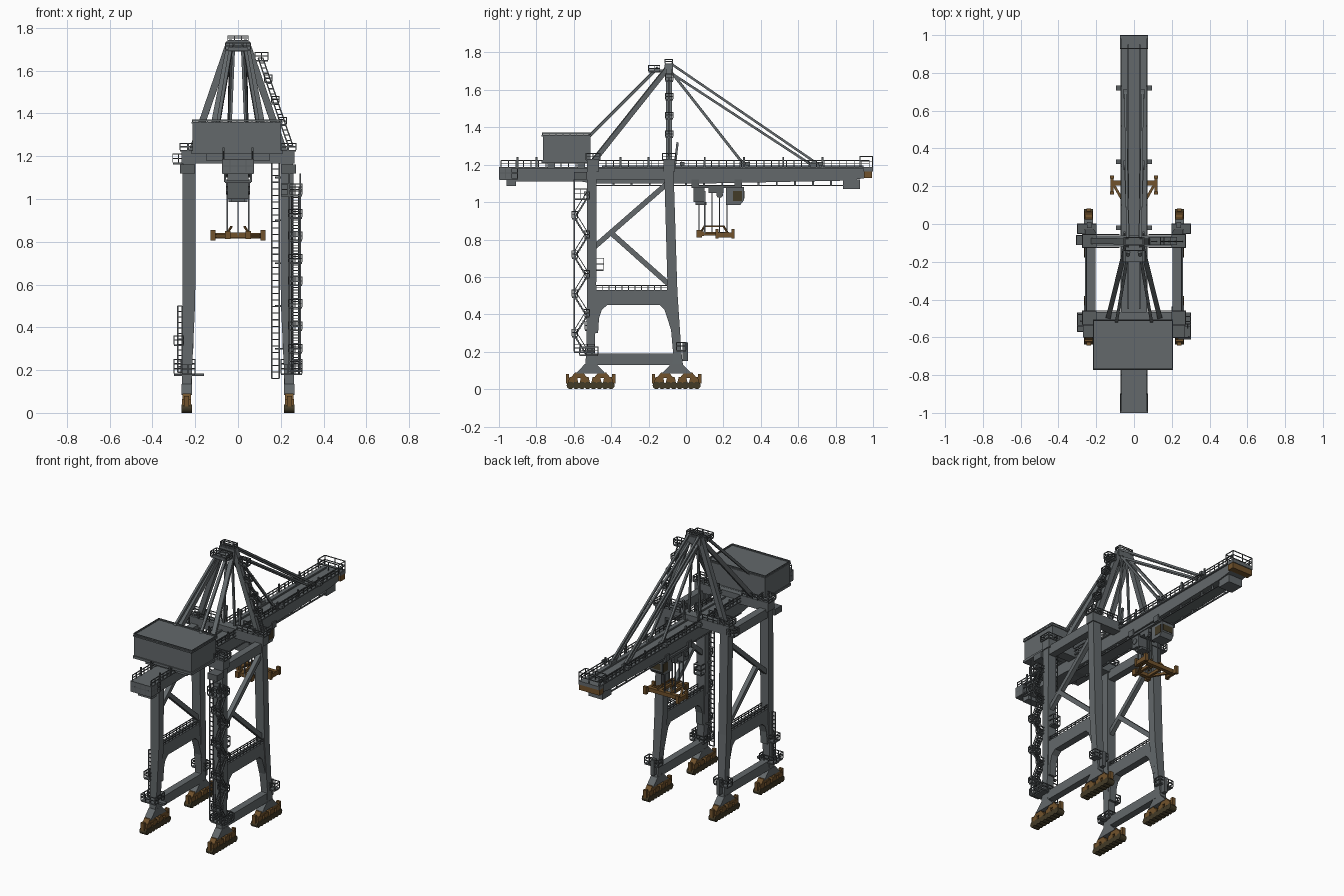
import bpy, bmesh, math
from mathutils import Vector, Matrix


def material(name, rgb):
    m = bpy.data.materials.new(name)
    m.diffuse_color = (*rgb, 1)
    return m


GREY = material("steel grey", (0.125, 0.14, 0.147))
DARK = material("dark steel", (0.1, 0.112, 0.118))
BROWN = material("rusty orange", (0.165, 0.085, 0.025))
BLACK = material("wheel brown black", (0.055, 0.043, 0.02))


class Part:
    """One named object assembled from simple solids."""
    def __init__(self, name, mat):
        self.name, self.mat, self.bm = name, mat, bmesh.new()

    def box(self, x0, x1, y0, y1, z0, z1):
        c = Matrix.Translation(((x0 + x1) / 2, (y0 + y1) / 2, (z0 + z1) / 2))
        s = Matrix.Diagonal((abs(x1 - x0), abs(y1 - y0), abs(z1 - z0), 1))
        bmesh.ops.create_cube(self.bm, size=1, matrix=c @ s)

    def beam(self, p, q, w=0.005, h=None):
        p, q = Vector(p), Vector(q)
        d = q - p
        up = Vector((0, 0, 1)) if abs(d.normalized().z) < 0.999 else Vector((0, 1, 0))
        side = d.cross(up).normalized()
        top = side.cross(d).normalized()
        r = Matrix((side, d.normalized(), top)).transposed().to_4x4()
        s = Matrix.Diagonal((w, d.length, h or w, 1))
        bmesh.ops.create_cube(self.bm, size=1, matrix=Matrix.Translation((p + q) / 2) @ r @ s)

    def tube(self, p, q, r, n=8):
        p, q = Vector(p), Vector(q)
        rot = (q - p).to_track_quat('Z', 'Y').to_matrix().to_4x4()
        bmesh.ops.create_cone(self.bm, cap_ends=True, segments=n, radius1=r, radius2=r,
                              depth=(q - p).length, matrix=Matrix.Translation((p + q) / 2) @ rot)

    def loft(self, sections):  # rows of (cx, cy, z, width x, width y)
        rings = [[self.bm.verts.new((x + a * wx / 2, y + b * wy / 2, z))
                  for a, b in ((-1, -1), (1, -1), (1, 1), (-1, 1))] for x, y, z, wx, wy in sections]
        for a, b in zip(rings, rings[1:]):
            for i in range(4):
                self.bm.faces.new((a[i], a[(i + 1) % 4], b[(i + 1) % 4], b[i]))
        self.bm.faces.new(rings[0][::-1])
        self.bm.faces.new(rings[-1])

    def profile(self, pts, x0, x1):  # y-z outline extruded along x
        a, b = ([self.bm.verts.new((x, y, z)) for y, z in pts] for x in (x0, x1))
        n = len(pts)
        for i in range(n):
            self.bm.faces.new((a[i], a[(i + 1) % n], b[(i + 1) % n], b[i]))
        self.bm.faces.new(a[::-1])
        self.bm.faces.new(b)

    def rail(self, pts, h=0.04, step=0.035, t=0.0045):
        up = Vector((0, 0, h))
        for p, q in zip(pts, pts[1:]):
            p, q = Vector(p), Vector(q)
            n = max(1, round((q - p).length / step))
            for i in range(n + 1):
                v = p.lerp(q, i / n)
                self.beam(v, v + up, t)
            for k in (0.5, 1):
                self.beam(p + up * k, q + up * k, t)

    def deck(self, x0, x1, y0, y1, z, h=0.04):
        self.box(x0, x1, y0, y1, z - 0.008, z)
        self.rail([(x0, y0, z), (x1, y0, z), (x1, y1, z), (x0, y1, z), (x0, y0, z)], h)

    def ladder(self, p, q, w=0.03, step=0.025):
        p, q, o = Vector(p), Vector(q), Vector((w / 2, 0, 0))
        self.beam(p - o, q - o, 0.006)
        self.beam(p + o, q + o, 0.006)
        n = int((q - p).length / step)
        for i in range(n + 1):
            v = p.lerp(q, i / n)
            self.beam(v - o, v + o, 0.005)

    def done(self):
        bmesh.ops.recalc_face_normals(self.bm, faces=self.bm.faces)
        me = bpy.data.meshes.new(self.name)
        self.bm.to_mesh(me)
        self.bm.free()
        me.materials.append(self.mat)
        bpy.context.collection.objects.link(bpy.data.objects.new(self.name, me))


# Travelling gear under each corner
wheels, trucks, balance = Part("wheels", BLACK), Part("wheel_trucks", BROWN), Part("equaliser_beams", GREY)
for x in (-0.24, 0.24):
    for cy in (-0.51, -0.05):
        for k in (-1.5, -0.5, 0.5, 1.5):
            y = cy + k * 0.062
            trucks.profile([(y - .029, .026), (y + .029, .026), (y + .02, .066), (y - .02, .066)], x - .021, x + .021)
            for d in (-0.0155, 0.0155):
                wheels.tube((x - .024, y + d, .02), (x + .024, y + d, .02), .02, 12)
        for s in (-1, 1):
            y = cy + s * 0.062
            trucks.profile([(y - .045, .06), (y + .045, .06), (y + .02, .09), (y - .02, .09)], x - .02, x + .02)
            trucks.box(x - .012, x + .012, cy + s * .115, cy + s * .132, .03, .08)
        balance.profile([(cy - .08, .083), (cy + .08, .083), (cy + .03, .135), (cy - .03, .135)], x - .024, x + .024)
for p in (wheels, trucks, balance):
    p.done()

# Portal frame: legs, sill beams, portal beams with haunches, diagonals
legs, frame = Part("legs", GREY), Part("portal_frame", GREY)
for s in (-1, 1):
    legs.loft([(s * .24, -.51, .12, .045, .06), (s * .238, -.51, .2, .046, .045),
               (s * .23, -.505, .52, .06, .05), (s * .228, -.503, 1.22, .06, .05)])
    legs.loft([(s * .24, -.045, .12, .045, .06), (s * .238, -.047, .2, .046, .045),
               (s * .23, -.072, .52, .06, .052), (s * .228, -.093, 1.22, .06, .05)])
    frame.box(s * .215, s * .26, -.49, -.06, .13, .19)
    arc = [(-.47, .3), (-.465, .38), (-.45, .425), (-.42, .45), (-.14, .45), (-.115, .425), (-.1, .38), (-.075, .3)]
    frame.profile([(-.49, .53), (-.49, .3)] + arc + [(-.06, .3), (-.07, .53)], s * .208, s * .255)
    frame.box(s * .205, s * .252, -.49, -.1, 1.12, 1.18)
    frame.beam((s * .23, -.49, .76), (s * .23, -.1, 1.1), .028)
    frame.beam((s * .23, -.4, .835), (s * .23, -.08, .55), .028)
# Cross beams on the leg tops
frame.box(-.265, .265, -.53, -.465, 1.165, 1.225)
frame.box(-.265, .265, -.12, -.06, 1.165, 1.225)
legs.done()
frame.done()

# Main girder and boom
g = Part("girder_boom", GREY)
g.profile([(-.985, 1.185), (-.985, 1.125), (-.93, 1.11), (-.56, 1.11), (-.5, 1.1), (.12, 1.1),
           (.86, 1.115), (.97, 1.13), (.97, 1.185)], -.058, .058)
g.box(-.07, .07, -1, 1, 1.18, 1.188)
g.box(-.075, .075, -1, -.93, 1.12, 1.185)
g.box(-.05, .05, -.96, -.91, 1.085, 1.12)
g.box(-.075, .075, .95, 1, 1.165, 1.186)
g.box(-.05, .05, .84, .93, 1.07, 1.12)
for x in (-.045, .045):
    g.box(x - .004, x + .004, -.5, .9, 1.085, 1.092)
    for i in range(15):
        g.box(x - .003, x + .003, -.49 + i * .097, -.48 + i * .097, 1.09, 1.115)
    g.box(x * .7 - .004, x * .7 + .004, -.45, .95, 1.188, 1.196)
g.done()
tips = Part("boom_tip_buffers", BROWN)
tips.box(-.073, .073, .952, .995, 1.128, 1.165)
tips.done()

# Girder railings, lamp posts and lamps
r = Part("girder_railings", DARK)
for s in (-1, 1):
    r.rail([(s * .068, -.99, 1.188), (s * .068, .98, 1.188)], .034, .04)
    for y in (-.9, -.8, -.35, -.2, .1, .31, .52, .73):
        r.box(s * .064, s * .072, y - .005, y + .005, 1.185, 1.24)
    for y in (-.02, .33, .72):
        r.box(s * .07, s * .095, y - .012, y + .012, 1.195, 1.215)
r.rail([(-.073, .93, 1.188), (.073, .93, 1.188), (.073, .998, 1.188), (-.073, .998, 1.188), (-.073, .93, 1.188)], .055, .07)
r.deck(-.073, .073, -.998, -.9, 1.125, .06)
r.done()

# Machinery house
h = Part("machinery_house", GREY)
h.box(-.213, .2, -.765, -.51, 1.225, 1.355)
h.box(-.217, .207, -.772, -.505, 1.352, 1.36)
h.box(-.217, .207, -.772, -.5, 1.21, 1.226)
h.box(-.15, .15, -.74, -.7, 1.18, 1.212)
h.box(-.15, .15, -.58, -.54, 1.18, 1.212)
h.done()
hr = Part("house_railings", DARK)
hr.rail([(-.213, -.768, 1.358), (.204, -.768, 1.358), (.204, -.51, 1.358), (-.213, -.51, 1.358), (-.213, -.768, 1.358)], .012)
for y0, y1 in ((-.535, -.46), (-.125, -.055)):
    for y in (y0, y1):
        hr.rail([(-.27, y, 1.225), (-.08, y, 1.225)], .035)
        hr.rail([(.08, y, 1.225), (.27, y, 1.225)], .035)
    for s in (-1, 1):
        hr.deck(min(s * .2, s * .272), max(s * .2, s * .272), y0, y1, 1.23, .03)
hr.deck(-.305, -.25, -.11, -.06, 1.17)
hr.done()

# Apex frame, backstays and forestays
a, st = Part("apex_frame", GREY), Part("stays", GREY)
for s in (-1, 1):
    a.beam((s * .215, -.09, 1.22), (s * .04, -.092, 1.73), .032, .032)
    st.beam((s * .135, -.49, 1.225), (s * .038, -.1, 1.715), .026)
    st.beam((s * .1, -.56, 1.31), (s * .03, -.15, 1.72), .016)
    st.beam((s * .035, -.08, 1.74), (s * .045, .71, 1.2), .013)
    st.beam((s * .03, -.08, 1.69), (s * .045, .67, 1.2), .013)
    st.beam((s * .03, -.09, 1.71), (s * .045, .31, 1.2), .014)
    for y in (.31, .69):
        st.box(s * .035, s * .055, y - .025, y + .025, 1.185, 1.215)
    a.beam((s * .04, -.09, 1.23), (s * .02, -.09, 1.7), .012)
    a.beam((s * .05, -.06, 1.19), (s * .05, -.045, 1.32), .012)
a.box(-.055, .055, -.115, -.07, 1.69, 1.735)
a.box(-.045, .045, -.2, -.11, 1.695, 1.71)
a.done()
st.done()
ap = Part("apex_platforms", DARK)
ap.deck(-.048, .048, -.112, -.072, 1.742, .02)
ap.deck(-.058, .058, -.2, -.14, 1.7, .03)
ap.deck(.08, .14, -.11, -.07, 1.65, .035)
ap.ladder((.245, -.092, 1.25), (.105, -.092, 1.66), .022)
for z in (1.35, 1.45, 1.55):
    ap.deck(.24 - (z - 1.25) * .34 - .015, .26 - (z - 1.25) * .34, -.11, -.07, z, .03)
ap.done()

# Trolley and operator cabin under the boom
t = Part("trolley", DARK)
t.box(-.06, .06, .03, .3, 1.075, 1.09)
t.box(-.05, .05, .04, .1, 1.0, 1.08)
t.box(-.03, .03, .05, .11, .985, 1.0)
t.box(-.055, .055, .12, .2, 1.05, 1.08)
for s in (-1, 1):
    for y in (.05, .28):
        t.box(s * .055, s * .066, y - .02, y + .02, 1.08, 1.12)
    for y in (.07, .18):
        t.tube((s * .035, y, 1.04), (s * .055, y, 1.04), .018, 10)
t.done()
c = Part("operator_cabin", GREY)
c.profile([(.215, 1.08), (.215, .985), (.29, .985), (.31, 1.01), (.31, 1.08)], -.045, .045)
c.done()
w = Part("cabin_windows", BLACK)
for s in (-1, 1):
    w.box(s * .044, s * .047, .25, .3, 1.005, 1.06)
w.box(-.035, .035, .309, .312, 1.02, 1.06)
w.done()

# Hoist ropes and spreader
ro = Part("hoist_ropes", GREY)
for x, y in ((-.05, .1), (.05, .1), (-.05, .18), (.05, .18), (0, .07), (0, .14), (0, .22)):
    ro.beam((x, y, .83), (x, y, 1.06), .006)
ro.done()
sp = Part("spreader", BROWN)
sp.box(-.125, .125, .205, .23, .815, .84)
sp.box(-.055, .055, .07, .095, .82, .843)
for s in (-1, 1):
    sp.box(s * .108, s * .125, .16, .255, .81, .838)
    sp.beam((s * .115, .22, .828), (s * .04, .09, .828), .014)
    sp.box(s * .035, s * .06, .055, .085, .812, .85)
    sp.box(s * .03, s * .045, .08, .215, .822, .84)
    sp.beam((s * .05, .08, .84), (s * .03, .1, .872), .008)
    sp.beam((s * .05, .22, .84), (s * .03, .2, .872), .008)
    sp.beam((s * .03, .1, .87), (s * .03, .2, .87), .008)
    for y in (.165, .25):
        sp.box(s * .106, s * .128, y - .008, y + .008, .805, .855)
sp.done()

# Stair tower and lift mast on the right rear leg
tw = Part("stair_tower", DARK)
zs = [.18 + i * .105 for i in range(9)]
for i, (z0, z1) in enumerate(zip(zs, zs[1:])):
    ya, yb = (-.53, -.595) if i % 2 == 0 else (-.595, -.53)
    for x in (.252, .285):
        tw.beam((x, ya, z0), (x, yb, z1), .008)
        tw.beam((x, ya, z0 + .035), (x, yb, z1 + .035), .004)
    for k in range(1, 8):
        y = ya + (yb - ya) * k / 8
        tw.box(.252, .285, y - .006, y + .006, z0 + (z1 - z0) * k / 8 - .002, z0 + (z1 - z0) * k / 8 + .002)
    tw.deck(.235, .3, yb - .014, yb + .014, z1, .035)
for x in (.24, .29):
    tw.beam((x, -.597, .2), (x, -.597, 1.12), .007)
tw.deck(.2, .3, -.6, -.53, 1.02, .05)
tw.deck(.235, .3, -.6, -.49, .2, .04)
tw.ladder((.175, -.515, .16), (.175, -.515, 1.17), .035, .03)
for z in (.3, .5, .7, .9, 1.1):
    tw.beam((.175, -.515, z), (.21, -.505, z), .008)
tw.deck(.2, .25, -.485, -.44, .64, .06)
tw.done()

# Walkways on the portal beams, ladder and decks around leg feet
wk = Part("walkways", DARK)
for s in (-1, 1):
    for x in (.21, .253):
        wk.rail([(s * x, -.48, .53), (s * x, -.1, .53)], .025)
    for y0, y1 in ((-.57, -.47), (-.05, 0)):
        wk.deck(min(s * .2, s * .3), max(s * .2, s * .3), y0, y1, .185 if y0 < -.1 else .21, .04)
    wk.box(s * .225, s * .25, -.02, .01, .15, .25)
    wk.box(s * .2, s * .27, -.6, -.53, 1.12, 1.16)
wk.deck(-.3, -.255, -.54, -.48, .32, .04)
wk.ladder((-.272, -.515, .19), (-.272, -.515, .5), .02)
wk.box(-.3, -.16, -.53, -.5, .172, .185)
wk.done()
